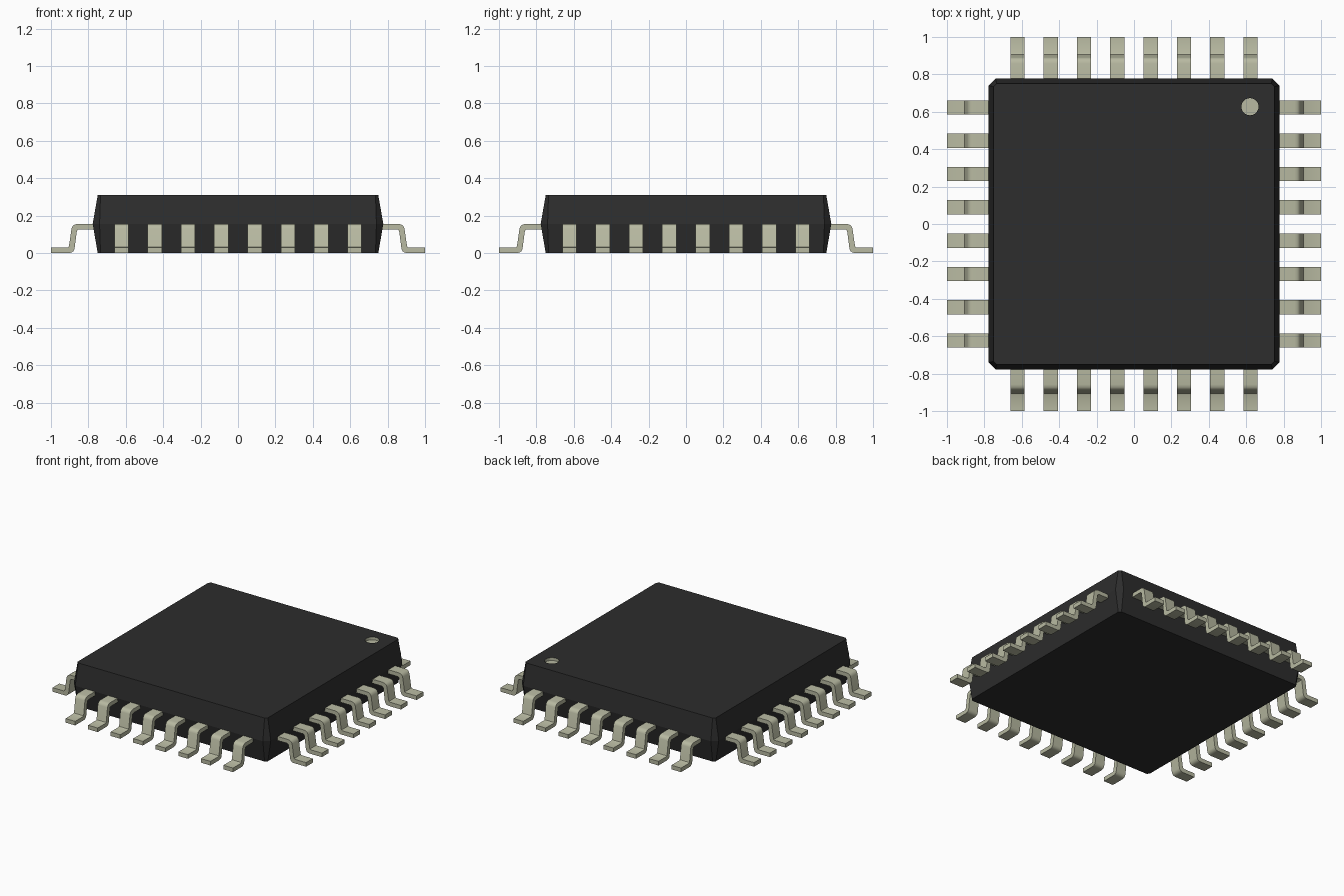
import bpy, bmesh, math
from mathutils import Matrix

if "Cube" in bpy.data.objects:
    bpy.data.objects.remove(bpy.data.objects["Cube"], do_unlink=True)


def material(name, rgb):
    m = bpy.data.materials.new(name)
    m.use_nodes = True
    m.diffuse_color = (*rgb, 1)
    bsdf = m.node_tree.nodes["Principled BSDF"]
    bsdf.inputs["Base Color"].default_value = (*rgb, 1)
    bsdf.inputs["Roughness"].default_value = 0.6
    return m


black = material("black plastic", (0.026, 0.026, 0.026))
metal = material("tinned metal", (0.48, 0.49, 0.36))


def finish(bm, name, mats):
    mesh = bpy.data.meshes.new(name)
    bm.to_mesh(mesh)
    bm.free()
    for m in mats:
        mesh.materials.append(m)
    ob = bpy.data.objects.new(name, mesh)
    bpy.context.collection.objects.link(ob)
    return ob


# Body: three chamfered-square rings, widest at the waist
def ring(bm, half, cut, z):
    h, c = half, half - cut
    pts = [(h, -c), (h, c), (c, h), (-c, h), (-h, c), (-h, -c), (-c, -h), (c, -h)]
    return [bm.verts.new((x, y, z)) for x, y in pts]


def band(bm, a, b):
    n = len(a)
    return [bm.faces.new((a[i], a[(i + 1) % n], b[(i + 1) % n], b[i])) for i in range(n)]


bm = bmesh.new()
bottom = ring(bm, 0.75, 0.015, 0)
waist = ring(bm, 0.777, 0.037, 0.156)
top = ring(bm, 0.75, 0.015, 0.31)
bm.faces.new(bottom[::-1])
band(bm, bottom, waist)
band(bm, waist, top)

# Round index mark: a shallow pit in the top with a metal-coloured floor
SIDES, R, CX, CY = 24, 0.046, 0.62, 0.627


def circle(z):
    return [bm.verts.new((CX + R * math.cos(2 * math.pi * i / SIDES),
                          CY + R * math.sin(2 * math.pi * i / SIDES), z)) for i in range(SIDES)]


rim, floor = circle(0.31), circle(0.29)
mark = band(bm, floor, rim) + [bm.faces.new(floor)]
for f in mark:
    f.material_index = 1
edges = [bm.edges.get((loop[i], loop[i - 1])) for loop in (top, rim) for i in range(len(loop))]
bmesh.ops.triangle_fill(bm, edges=edges, use_beauty=True, normal=(0, 0, 1))
bmesh.ops.recalc_face_normals(bm, faces=bm.faces)
finish(bm, "chip_body", [black, metal])

# Gull-wing lead: side profile (distance from centre, height), outer line then inner line
upper = [(0.74, 0.156), (0.858, 0.156), (0.873, 0.153), (0.884, 0.145), (0.890, 0.132),
         (0.903, 0.042), (0.906, 0.033), (0.914, 0.029), (1.0, 0.029)]
lower = [(1.0, 0.0), (0.902, 0.0), (0.889, 0.003), (0.879, 0.011), (0.874, 0.024),
         (0.862, 0.114), (0.859, 0.123), (0.851, 0.127), (0.74, 0.127)]
WIDTH, PITCH, COUNT = 0.076, 0.178, 8

bm = bmesh.new()
n = len(upper)
for k in range(COUNT):
    y0 = (k - (COUNT - 1) / 2) * PITCH
    a, b = ([bm.verts.new((x, y0 + s * WIDTH / 2, z)) for x, z in upper + lower] for s in (-1, 1))
    band(bm, a, b)
    # side walls as quads between the paired outer and inner lines
    for v in (a, b):
        for i in range(n - 1):
            bm.faces.new((v[i], v[i + 1], v[2 * n - 2 - i], v[2 * n - 1 - i]))
bmesh.ops.recalc_face_normals(bm, faces=bm.faces)
leads = finish(bm, "leads_left", [metal])

bpy.ops.object.select_all(action="DESELECT")
leads.select_set(True)
bpy.context.view_layer.objects.active = leads
bpy.ops.object.shade_smooth_by_angle(angle=math.radians(40))

# The same row of leads on the other three sides
for i, side in enumerate(("back", "right", "front"), 1):
    row = leads.copy()
    row.name = "leads_" + side
    row.matrix_world = Matrix.Rotation(i * math.pi / 2, 4, "Z")
    bpy.context.collection.objects.link(row)
